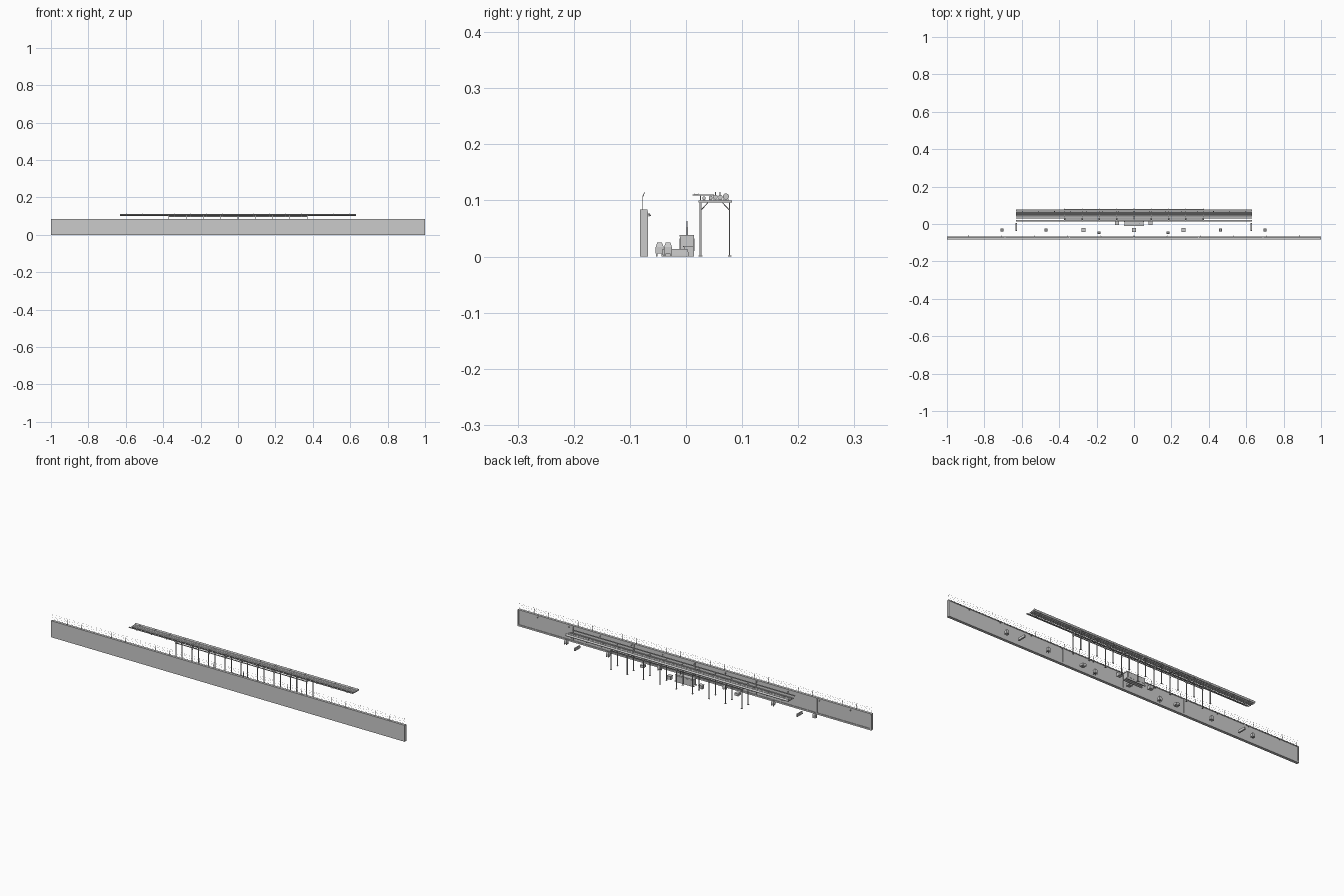
import bpy, bmesh, math
from mathutils import Vector, Matrix

if "Cube" in bpy.data.objects:
    bpy.data.objects.remove(bpy.data.objects["Cube"])


class Part:
    """Collects primitives into one named mesh."""
    def __init__(self, name):
        self.name, self.bm = name, bmesh.new()

    def box(self, x0, x1, y0, y1, z0, z1, taper=1.0):
        c = Vector(((x0 + x1) / 2, (y0 + y1) / 2, (z0 + z1) / 2))
        vs = bmesh.ops.create_cube(self.bm, size=1)["verts"]
        for v in vs:
            k = taper if v.co.z > 0 else 1
            v.co = c + Vector((v.co.x * (x1 - x0) * k, v.co.y * (y1 - y0) * k, v.co.z * (z1 - z0)))

    def block(self, x, y, w, d, z0, z1, taper=1.0):
        self.box(x - w / 2, x + w / 2, y - d / 2, y + d / 2, z0, z1, taper)

    def rod(self, a, b, r, n=6, r2=None):
        a, b = Vector(a), Vector(b)
        d = b - a
        m = Matrix.Translation((a + b) / 2) @ d.to_track_quat('Z', 'Y').to_matrix().to_4x4()
        bmesh.ops.create_cone(self.bm, cap_ends=True, segments=n, radius1=r,
                              radius2=r if r2 is None else r2, depth=d.length, matrix=m)

    def done(self, smooth=False):
        me = bpy.data.meshes.new(self.name)
        self.bm.to_mesh(me)
        self.bm.free()
        ob = bpy.data.objects.new(self.name, me)
        bpy.context.collection.objects.link(ob)
        if smooth:
            bpy.context.view_layer.objects.active = ob
            ob.select_set(True)
            bpy.ops.object.shade_smooth_by_angle(angle=math.radians(40))
            ob.select_set(False)


# perimeter wall with cap, plinth and pilasters on the inner side
p = Part("perimeter_wall")
p.box(-1, 1, -.082, -.071, 0, .084)
p.box(-1, 1, -.071, -.068, 0, .008)
p.box(-1, 1, -.071, -.069, .080, .084)
for x in (-.997, -.69, -.345, 0, .345, .69, .997):
    p.block(x, -.0695, .006, .003, .008, .080)
p.done()

# barbed fence on the wall: bent posts and wires
p = Part("fence_posts")
for i in range(25):
    x = -.995 + i * 1.99 / 24
    p.rod((x, -.077, .084), (x, -.077, .107), .0007, 4)
    p.rod((x, -.077, .107), (x, -.074, .114), .0007, 4)
p.done()
p = Part("fence_wires")
for y, z in ((-.077, .091), (-.077, .099), (-.077, .106), (-.0745, .113)):
    p.rod((-.995, y, z), (.995, y, z), .0002, 3)
p.done()

# wall lamps
p = Part("wall_lamps")
for i in range(-5, 6):
    x = i * .177
    p.rod((x, -.071, .076), (x, -.066, .076), .0008, 5)
    p.rod((x, -.0665, .077), (x, -.0645, .072), .001, 8, .0025)
p.done()

# pipe rack: paired columns, beams, knee braces, feet and tray arms
YA, YB = .026, .078
p = Part("rack_frames")
for i in range(9):
    x = -.37 + i * .0925
    for y, s in ((YA, 1), (YB, -1)):
        p.block(x, y, .0035, .0008, .002, .097)
        for e in (-1, 1):
            p.block(x, y + e * .0013, .0035, .0008, .002, .097)
        p.block(x, y, .007, .007, 0, .002)
        p.rod((x, y, .082), (x, y + s * .013, .096), .0008, 4)
    p.box(x - .0015, x + .0015, .022, .082, .096, .1)
    p.block(x, YA, .002, .002, .097, .11)
    p.box(x - .001, x + .001, .012, .05, .109, .1105)
p.done()
p = Part("rack_side_rails")
for y in (YA, YB):
    p.box(-.37, .37, y - .0012, y + .0012, .096, .1)
p.done()

# long pipes, saddles and cable tray
PIPES = ((.032, .0028), (.044, .0035), (.0525, .0042), (.061, .0042), (.071, .0055))
p = Part("long_pipes")
for y, r in PIPES:
    p.rod((-.63, y, .1015 + r), (.63, y, .1015 + r), r, 14)
p.done(True)
p = Part("pipe_saddles")
for i in range(15):
    x = -.595 + i * .085
    for y, r in PIPES:
        p.block(x, y, .003, r * 2.1, .0995, .1015 + r * .8, .5)
    for y, r in PIPES[2:4]:
        p.rod((x, y, .1015 + r), (x, y, .115), .0009, 5)
p.done()
p = Part("cable_tray")
p.box(-.63, .63, .015, .022, .1105, .1112)
for y in (.015, .022):
    p.box(-.63, .63, y - .0004, y + .0004, .1105, .1125)
p.done()

# central generator on skids with exhaust stack
p = Part("generator_unit")
p.box(-.05, .05, -.011, .014, .005, .037)
for y in (-.009, .012):
    p.box(-.054, .054, y - .002, y + .002, 0, .005)
p.box(-.052, .052, -.0115, .0145, .036, .038)
for x in (-.036, -.012, .012, .036):
    for y in (-.0113, .0143):
        p.block(x, y, .018, .0012, .010, .032)
p.done()
p = Part("exhaust_stack")
p.rod((.03, .002, .037), (.03, .002, .053), .002, 10)
p.rod((.03, .002, .053), (.03, .002, .063), .001, 8)
p.done(True)

# equipment boxes either side of the generator
p = Part("side_cabinets")
for x in (-.09, .088):
    p.block(x, .005, .02, .018, .002, .018)
    p.block(x, .005, .022, .02, .017, .019)
    for dx in (-.008, .008):
        p.block(x + dx, .005, .003, .018, 0, .002)
p.done()

# low crates on pallets
p = Part("crates")
for x in (-.27, 0, .265):
    p.block(x, -.031, .021, .021, .003, .013)
    for dy in (-.008, 0, .008):
        p.block(x, -.031 + dy, .021, .003, 0, .003)
p.done()

# tapered tanks on legs
p = Part("tapered_tanks")
for x, y in ((-.705, -.032), (-.47, -.032), (-.187, -.047), (.182, -.047), (.463, -.032), (.7, -.032)):
    p.block(x, y, .016, .014, .005, .017)
    p.block(x, y, .016, .014, .017, .025, .6)
    for dx in (-.006, .006):
        for dy in (-.005, .005):
            p.block(x + dx, y + dy, .003, .003, 0, .005)
p.done()

# barriers across each end of the yard
p = Part("end_barriers")
for x in (-.63, .627):
    p.box(x - .004, x + .004, -.038, .005, 0, .004)
    p.block(x, -.0165, .007, .043, .004, .013, .9)
p.done()
